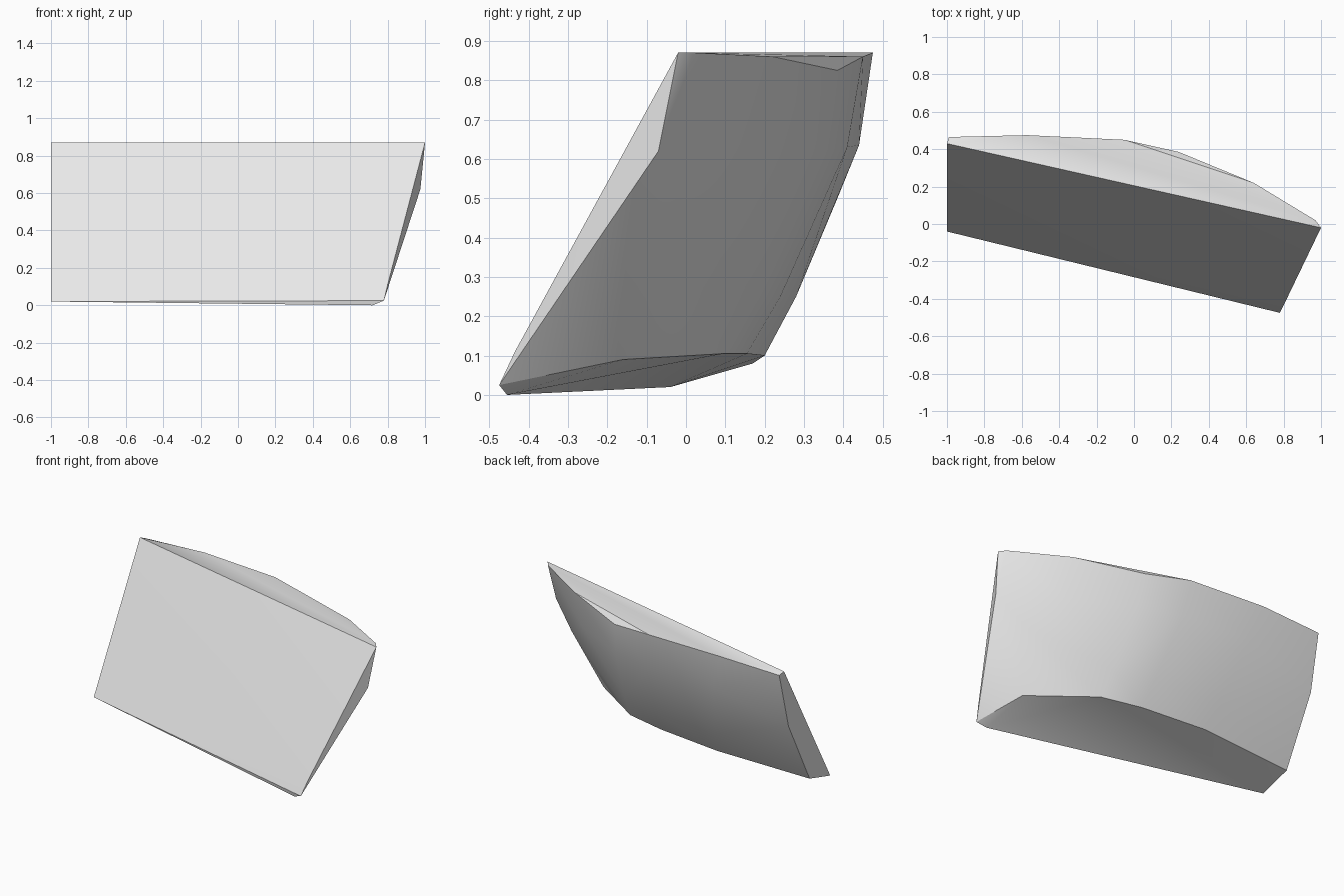
import bpy
import bmesh
import math

# Remove the default object only
default_cube = bpy.data.objects.get("Cube")
if default_cube is not None:
    bpy.data.objects.remove(default_cube, do_unlink=True)


def make_material(name, color):
    material = bpy.data.materials.new(name)
    material.use_nodes = True
    material.diffuse_color = color
    material.node_tree.nodes["Principled BSDF"].inputs["Base Color"].default_value = color
    return material


def hull_object(name, sections, material):
    """Wrap a tight convex skin around cross-section points."""
    bm = bmesh.new()
    for section in sections:
        for point in section:
            bm.verts.new(point)
    result = bmesh.ops.convex_hull(bm, input=list(bm.verts), use_existing_faces=False)
    loose = {v for key in ("geom_interior", "geom_unused") for v in result[key]
             if isinstance(v, bmesh.types.BMVert) and v.is_valid and not v.link_faces}
    bmesh.ops.delete(bm, geom=list(loose), context="VERTS")
    # Merge the nearly flat triangles of the broken faces
    bmesh.ops.dissolve_limit(bm, angle_limit=math.radians(1), verts=list(bm.verts), edges=list(bm.edges))
    bmesh.ops.recalc_face_normals(bm, faces=list(bm.faces))

    mesh = bpy.data.meshes.new(name)
    bm.to_mesh(mesh)
    bm.free()
    mesh.materials.append(material)
    obj = bpy.data.objects.new(name, mesh)
    bpy.context.collection.objects.link(obj)
    return obj


# Flat slanted front face
front_face = [(-1, .43, .87), (1, -.02, .87), (.78, -.475, .025), (-1, -.04, .02)]

# Rounded back wall, one strip from top to bottom per station
left_end = [(-.99, .465, .855), (-1, .385, .5), (-1, .17, .08)]
left_bulge = [(-.57, .475, .87), (-.5, .44, .635), (-.4, .28, .25), (-.36, .2, .1)]
middle = [(-.05, .45, .86), (-.02, .41, .63), (.05, .24, .25), (.07, .155, .105)]
right_bulge = [(.24, .385, .825), (.26, .345, .62), (.31, .18, .25), (.33, .095, .105)]
shoulder = [(.64, .22, .86), (.64, .15, .62), (.83, -.02, .47), (.7, -.16, .09)]

# Chipped right end
right_end = [(.97, .02, .87), (.975, -.07, .62), (.8, -.435, .11), (.72, -.455, 0)]

stone_grey = make_material("stone grey", (.8, .8, .8, 1))
fragment = hull_object(
    "stone_fragment",
    [front_face, left_end, left_bulge, middle, right_bulge, shoulder, right_end],
    stone_grey,
)

# Smooth the curved wall while keeping the broken edges crisp
bpy.ops.object.select_all(action="DESELECT")
fragment.select_set(True)
bpy.context.view_layer.objects.active = fragment
bpy.ops.object.shade_smooth_by_angle(angle=math.radians(30))
